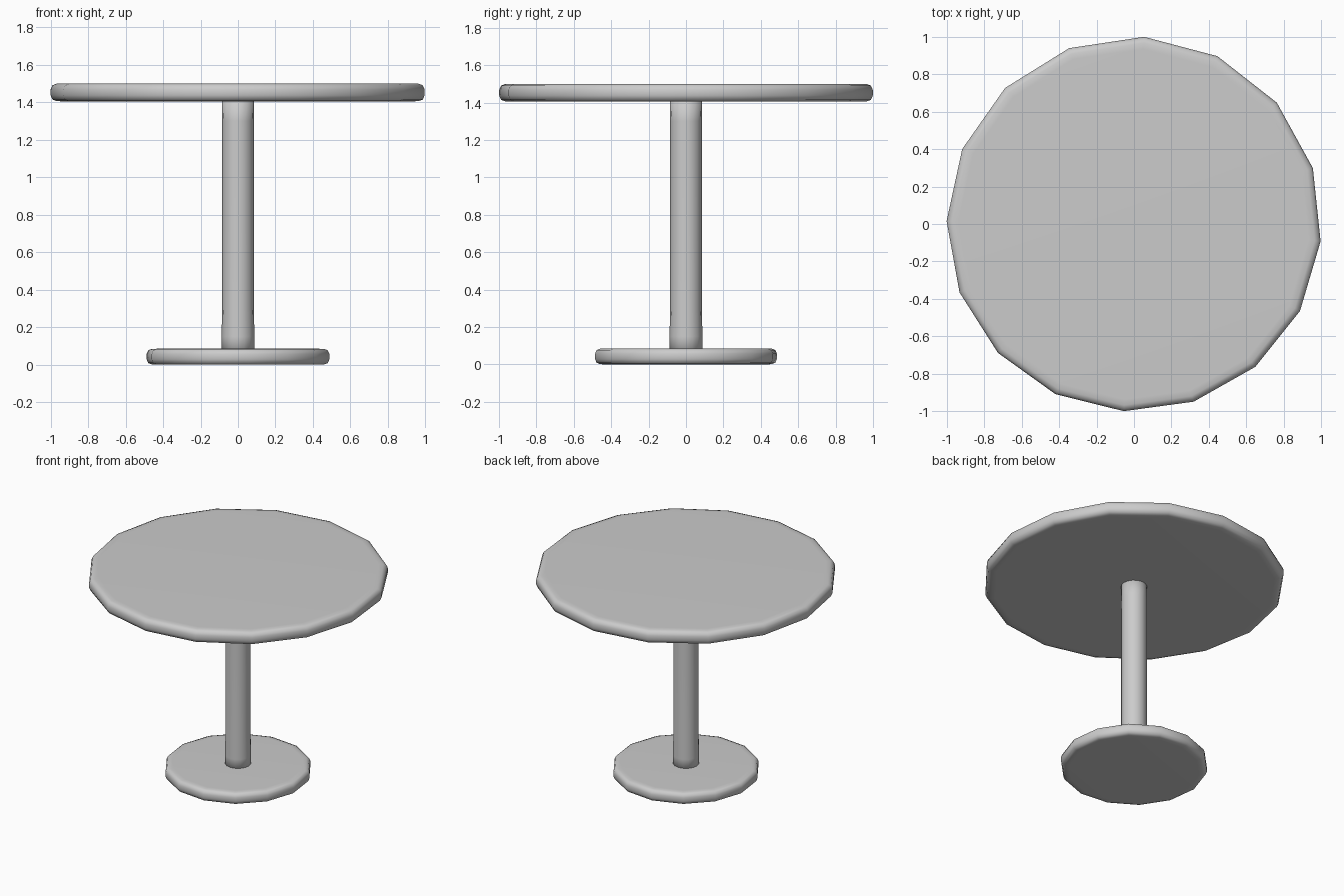
import bpy, bmesh
from math import radians, cos, sin, pi

if "Cube" in bpy.data.objects:
    bpy.data.objects.remove(bpy.data.objects["Cube"])


def lathe(name, angles, profile):
    """Stack polygon rings of the given (radius, z) profile and cap both ends."""
    bm = bmesh.new()
    rings = [[bm.verts.new((r * cos(a), r * sin(a), z)) for a in angles]
             for r, z in profile]
    n = len(angles)
    for lo, hi in zip(rings, rings[1:]):
        for i in range(n):
            j = (i + 1) % n
            bm.faces.new((lo[i], lo[j], hi[j], hi[i]))
    bm.faces.new(rings[0][::-1])
    bm.faces.new(rings[-1])
    mesh = bpy.data.meshes.new(name)
    bm.to_mesh(mesh)
    bm.free()
    ob = bpy.data.objects.new(name, mesh)
    bpy.context.collection.objects.link(ob)
    mesh.shade_smooth()
    return ob


def disc_profile(r, z0, z1, b):
    """Slab section with rounded upper and lower rims."""
    k = b * 0.3
    return [(r - 2 * b, z0), (r - b, z0 + 0.001), (r - k, z0 + k), (r, z0 + b),
            (r, z1 - b), (r - k, z1 - k), (r - b, z1 - 0.001), (r - 2 * b, z1)]


# Tabletop: slightly uneven sixteen-sided disc
top_angles = [radians(86.9 + 22.5 * k + 2.2 * sin(2 * pi * k / 16)) for k in range(16)]
lathe("tabletop", top_angles, disc_profile(1.0, 1.405, 1.5, 0.032))

# Foot: smaller fourteen-sided disc
foot_angles = [radians(20 + 360 / 14 * k) for k in range(14)]
lathe("foot", foot_angles, disc_profile(0.49, 0.0, 0.085, 0.028))

# Central column
col_angles = [2 * pi * k / 16 for k in range(16)]
lathe("column", col_angles, [(0.088, 0.05), (0.088, 0.15), (0.085, 0.3),
                             (0.085, 1.3), (0.087, 1.44)])
